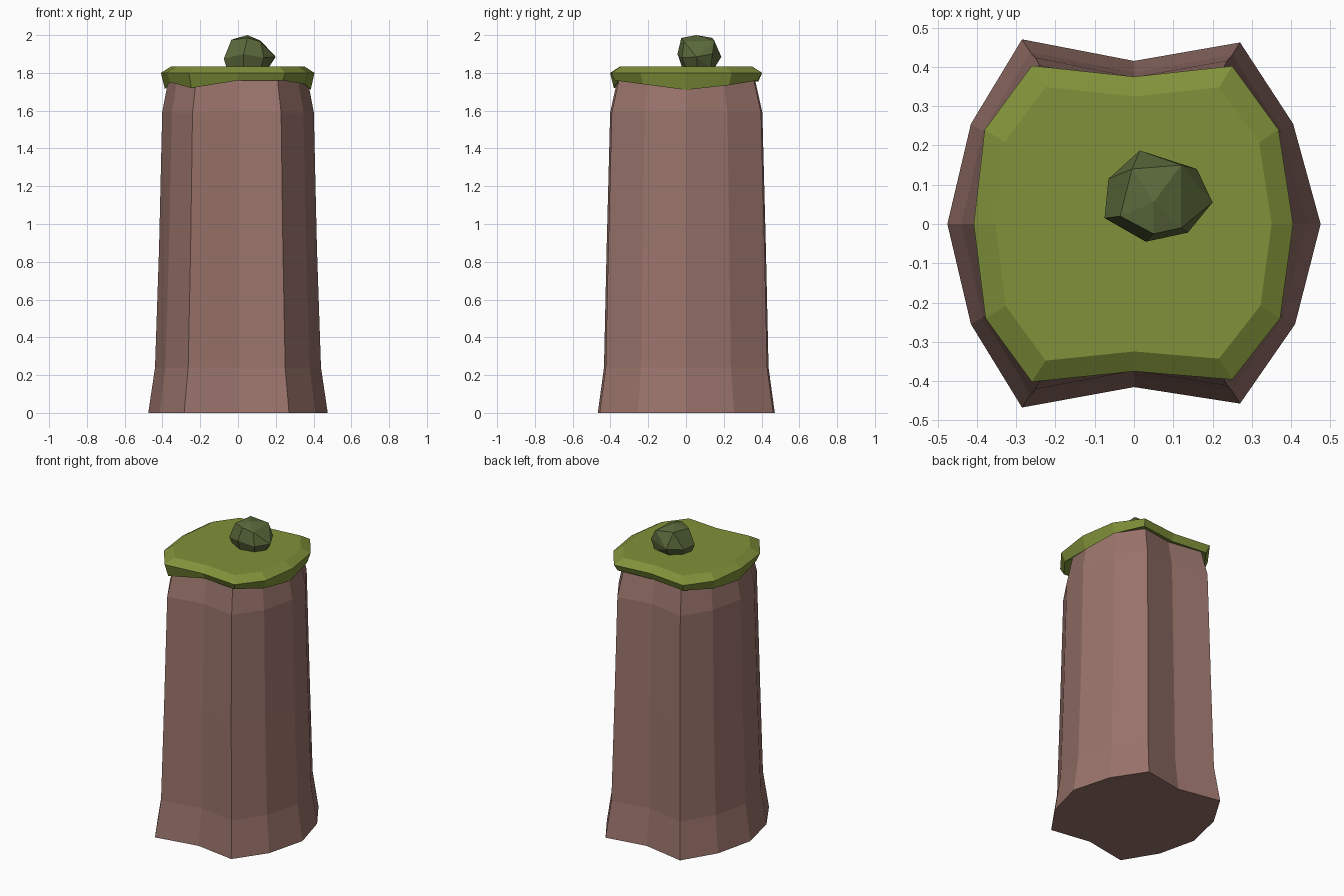
import bpy, bmesh

if "Cube" in bpy.data.objects:
    bpy.data.objects.remove(bpy.data.objects["Cube"])


def material(name, rgb):
    m = bpy.data.materials.new(name)
    m.diffuse_color = (*rgb, 1.0)
    m.use_nodes = True
    m.node_tree.nodes["Principled BSDF"].inputs["Base Color"].default_value = m.diffuse_color
    return m


def make_object(name, bm, mat):
    bmesh.ops.recalc_face_normals(bm, faces=bm.faces)
    me = bpy.data.meshes.new(name)
    bm.to_mesh(me)
    bm.free()
    me.materials.append(mat)
    ob = bpy.data.objects.new(name, me)
    bpy.context.collection.objects.link(ob)
    return ob


def loft(name, rings, mat):
    """Skin a stack of equal-length rings and cap both ends."""
    bm = bmesh.new()
    loops = [[bm.verts.new(p) for p in ring] for ring in rings]
    n = len(loops[0])
    for a, b in zip(loops, loops[1:]):
        for i in range(n):
            j = (i + 1) % n
            bm.faces.new((a[i], a[j], b[j], b[i]))
    bm.faces.new(loops[0][::-1])
    bm.faces.new(loops[-1])
    return make_object(name, bm, mat)


brown = material("reddish brown bark", (0.32, 0.172, 0.147))
moss_green = material("moss green", (0.216, 0.285, 0.042))
dark_green = material("dark olive green", (0.105, 0.145, 0.045))

# trunk: twelve-sided four-lobed section, flared foot and bevelled shoulder
section = [(.475, 0), (.405, .255), (.27, .462), (0, .415), (-.285, .47), (-.415, .255),
           (-.475, 0), (-.415, -.255), (-.285, -.467), (0, -.415), (.27, -.457), (.41, -.255)]
levels = [(0, 1, 1), (.24, .925, .93), (.87, .88, .90), (1.59, .845, .86), (1.78, .77, .77)]
loft("trunk", [[(x * sx, y * sy, z) for x, y in section] for z, sx, sy in levels], brown)

# moss cap: uneven hanging lower rim, bevelled top rim
rim = [(.405, 0), (.368, .24), (.25, .402), (0, .375), (-.26, .403), (-.38, .24),
       (-.408, 0), (-.378, -.24), (-.26, -.402), (0, -.375), (.25, -.396), (.372, -.24)]
drop = [1.71, 1.735, 1.76, 1.755, 1.755, 1.74, 1.715, 1.75, 1.72, 1.76, 1.76, 1.74]
loft("moss_cap", [
    [(x * .85, y * .85, 1.765) for x, y in rim],
    [(x * .95, y * .95, z) for (x, y), z in zip(rim, drop)],
    [(x, y, 1.80) for x, y in rim],
    [(x * .865, y * .865, 1.835) for x, y in rim],
], moss_green)

# faceted clump on top, as a convex hull
points = [(-.06, .03, 1.825), (-.04, .10, 1.825), (.02, .15, 1.825), (.14, .13, 1.825),
          (.16, .06, 1.825), (.12, 0, 1.825), (.03, -.02, 1.825),
          (-.075, .015, 1.875), (-.065, .115, 1.875), (.015, .187, 1.885), (.16, .14, 1.90),
          (.20, .055, 1.885), (.137, -.022, 1.88), (.03, -.045, 1.90),
          (-.035, .02, 1.975), (-.005, .14, 1.985), (.05, .055, 2.0),
          (.05, -.025, 1.985), (.12, -.01, 1.965), (.12, .15, 1.97)]
bm = bmesh.new()
for p in points:
    bm.verts.new(p)
hull = bmesh.ops.convex_hull(bm, input=bm.verts)
loose = [v for v in bm.verts if not v.link_faces]
bmesh.ops.delete(bm, geom=loose, context='VERTS')
bmesh.ops.dissolve_limit(bm, angle_limit=0.15, verts=bm.verts, edges=bm.edges)
make_object("moss_clump", bm, dark_green)
